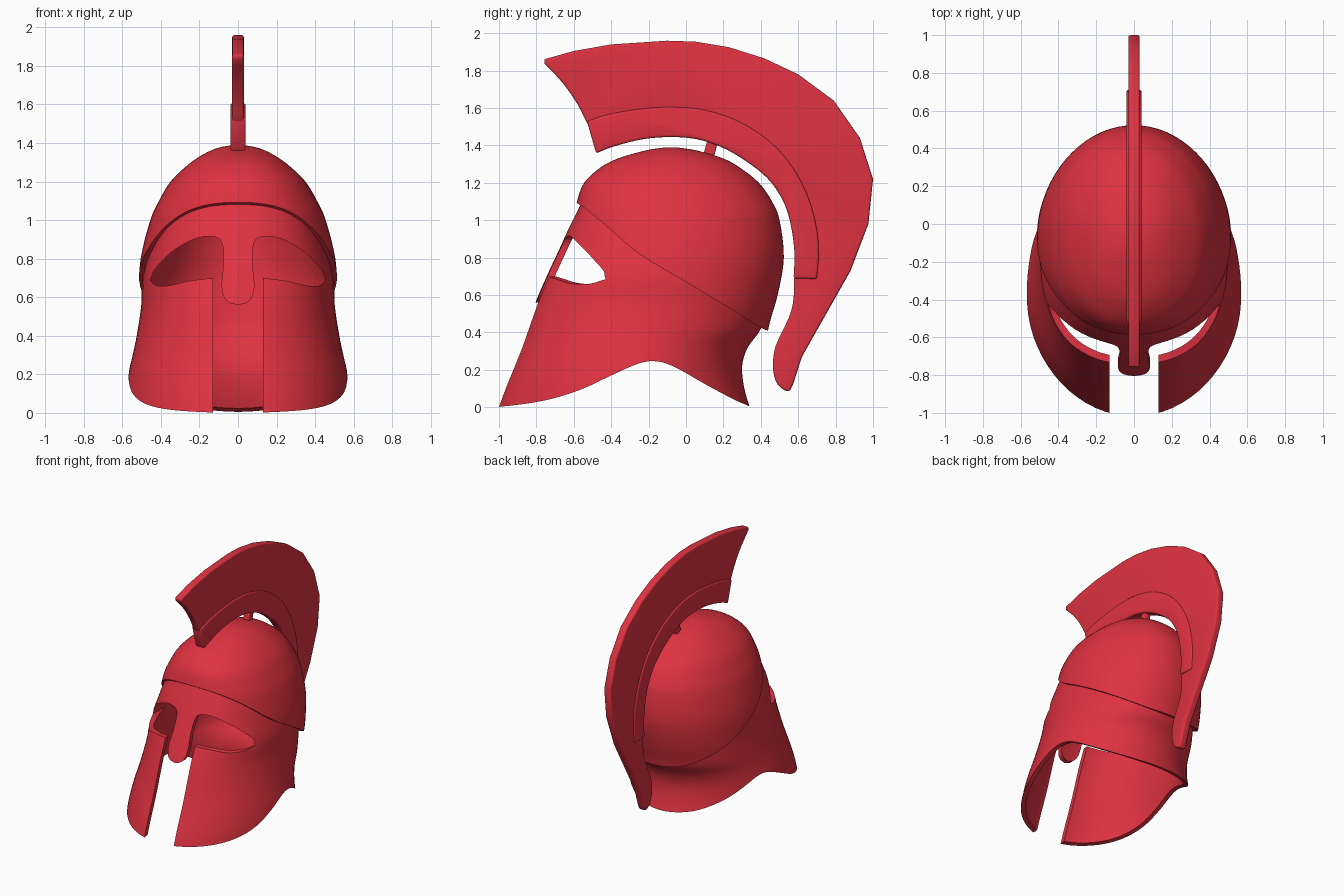
import bpy
import bmesh
import math
from mathutils import Vector

cube = bpy.data.objects.get("Cube")
if cube:
    bpy.data.objects.remove(cube, do_unlink=True)

# One flat colour for the whole helmet
RED = (0.74, 0.032, 0.052, 1)
red = bpy.data.materials.new("crimson red")
red.use_nodes = True
red.diffuse_color = RED
shader = next(n for n in red.node_tree.nodes if n.type == "BSDF_PRINCIPLED")
shader.inputs["Base Color"].default_value = RED


def smooth(points, steps=4):
    """Catmull-Rom curve through points of any dimension."""
    pts = [Vector(p) for p in points]
    out = []
    for i in range(len(pts) - 1):
        b, c = pts[i], pts[i + 1]
        a = pts[i - 1] if i else b * 2 - c
        d = pts[i + 2] if i + 2 < len(pts) else c * 2 - b
        for s in range(steps):
            t = s / steps
            out.append(b + (c - a) * t / 2
                       + (a * 2 - b * 5 + c * 4 - d) * t * t / 2
                       + (b * 3 - a - c * 3 + d) * t ** 3 / 2)
    return [tuple(p) for p in out + [pts[-1]]]


def make_object(name, bm):
    mesh = bpy.data.meshes.new(name)
    bm.to_mesh(mesh)
    bm.free()
    mesh.materials.append(red)
    obj = bpy.data.objects.new(name, mesh)
    bpy.context.collection.objects.link(obj)
    return obj


def prism(name, outline, half, axis="x", start=None):
    """Extrude a side outline (y, z) along x, or a front outline (x, z) along y."""
    low = -half if start is None else start
    bm = bmesh.new()
    if axis == "x":
        corners = [bm.verts.new((low, u, v)) for u, v in outline]
        move = Vector((half - low, 0, 0))
    else:
        corners = [bm.verts.new((u, low, v)) for u, v in outline]
        move = Vector((0, half - low, 0))
    face = bm.faces.new(corners)
    grown = bmesh.ops.extrude_face_region(bm, geom=[face], use_keep_orig=True)
    verts = [g for g in grown["geom"] if isinstance(g, bmesh.types.BMVert)]
    bmesh.ops.translate(bm, verts=verts, vec=move)
    bmesh.ops.recalc_face_normals(bm, faces=bm.faces[:])
    return make_object(name, bm)


def shell(name, rings, front_power, cap=False, segments=72):
    """Loft egg-shaped rings given as (height, half width, centre, front, back)."""
    bm = bmesh.new()
    rows = []
    for z, width, centre, front, back in smooth(rings):
        row = []
        for i in range(segments):
            ang = math.tau * i / segments
            c, s = math.cos(ang), math.sin(ang)
            power = 2 / (2 if s >= 0 else front_power(z))
            depth = back - centre if s >= 0 else centre - front
            x = math.copysign(abs(c) ** power, c) * width
            y = math.copysign(abs(s) ** power, s) * depth + centre
            row.append(bm.verts.new((x, y, z)))
        rows.append(row)
    for low, high in zip(rows, rows[1:]):
        for i in range(segments):
            j = (i + 1) % segments
            bm.faces.new((low[i], low[j], high[j], high[i]))
    if cap:
        bm.faces.new(rows[-1])
    return make_object(name, bm)


def finish(obj, thickness=0, cutters=(), bevel=0):
    """Thicken, cut and round a part, then shade it."""
    bpy.ops.object.select_all(action="DESELECT")
    bpy.context.view_layer.objects.active = obj
    obj.select_set(True)
    if thickness:
        mod = obj.modifiers.new("thickness", "SOLIDIFY")
        mod.thickness = thickness
        mod.offset = -1
    for cutter in cutters:
        cutter.hide_render = True
        mod = obj.modifiers.new("cut", "BOOLEAN")
        mod.operation = "DIFFERENCE"
        mod.solver = "EXACT"
        mod.object = cutter
    if bevel:
        mod = obj.modifiers.new("rounding", "BEVEL")
        mod.width = bevel
        mod.segments = 3
        mod.limit_method = "ANGLE"
        mod.angle_limit = math.radians(50)
    for mod in list(obj.modifiers):
        bpy.ops.object.modifier_apply(modifier=mod.name)
    for cutter in cutters:
        bpy.data.objects.remove(cutter, do_unlink=True)
    bpy.ops.object.shade_smooth_by_angle(angle=math.radians(35))


# Face and neck guard: flared shell, cut by the lower edge and the face opening
guard = shell("face_and_neck_guard", [
    (-.03, .6, -.3, -1.03, .35), (.1, .585, -.3, -.98, .312), (.22, .565, -.28, -.93, .3),
    (.32, .542, -.25, -.89, .33), (.42, .522, -.21, -.855, .4), (.56, .502, -.16, -.805, .435),
    (.7, .495, -.14, -.745, .46), (.85, .455, -.12, -.675, .46), (.95, .425, -.11, -.63, .45),
    (1.05, .39, -.1, -.58, .43), (1.13, .345, -.1, -.545, .39)],
    lambda z: 2 + 0.4 * max(z, 0))

hem = smooth([(-1.02, 0), (-.85, .02), (-.7, .05), (-.55, .1), (-.4, .17), (-.25, .235),
              (-.15, .245), (-.05, .21), (.1, .125), (.25, .045), (.34, .005)])
hem_cutter = prism("hem_cutter", [(-1.3, -.4), (-1.3, 0)] + hem + [(.6, 0), (.6, -.4)], 1)

cheek_top = smooth([(.13, .7), (.25, .685), (.35, .662), (.42, .66), (.455, .685)])
brow_and_nose = smooth([(.455, .685), (.43, .745), (.35, .83), (.25, .892), (.17, .915),
                        (.105, .908), (.08, .87), (.075, .78), (.085, .67), (.075, .605),
                        (.045, .572), (0, .56)])
half = [(.13, -.3)] + cheek_top + brow_and_nose[1:]
opening = half + [(-x, z) for x, z in reversed(half[:-1])]
face_cutter = prism("face_cutter", opening, -.28, axis="y", start=-1.5)
finish(guard, .035, (hem_cutter, face_cutter))

# Dome: egg-shaped cap whose slanting rim stands proud of the guard
dome = shell("dome", [
    (.3, .49, -.08, -.6, .42), (.45, .505, -.08, -.6, .447), (.6, .516, -.08, -.6, .49),
    (.8, .505, -.08, -.6, .523), (1, .455, -.08, -.6, .5), (1.1, .41, -.08, -.583, .46),
    (1.2, .35, -.08, -.545, .39), (1.28, .268, -.08, -.46, .29), (1.33, .2, -.08, -.365, .2),
    (1.37, .12, -.08, -.23, .07), (1.386, .05, -.08, -.14, -.02),
    (1.39, .006, -.08, -.086, -.074)],
    lambda z: 2.3, cap=True)
rim = smooth([(-.7, 1.13), (-.58, 1.09), (-.45, .99), (-.25, .82), (0, .67),
              (.25, .52), (.4, .425), (.47, .405)])
rim_cutter = prism("rim_cutter", [(-1, -.2), (-1, 1.13)] + rim + [(.8, .4), (.8, -.2)], 1)
finish(dome, .05, (rim_cutter,))

# Crest plume: flat sweeping fan with a tail behind the neck
plume_back = [(-.76, 1.86), (-.6, 1.905), (-.4, 1.94), (-.1, 1.96), (.05, 1.955), (.23, 1.925),
              (.42, 1.865), (.6, 1.78), (.79, 1.64), (.93, 1.44), (1, 1.22), (.975, .98),
              (.88, .73), (.75, .5), (.62, .27), (.575, .13), (.555, .085)]
plume_tail = smooth([(.555, .085), (.52, .095), (.48, .14), (.465, .22), (.48, .33),
                     (.55, .48), (.575, .58), (.577, .69)], 3)
plume_root = [(.63, .75), (.62, 1), (.5, 1.22), (.3, 1.4), (.05, 1.5), (-.2, 1.51), (-.48, 1.45)]
plume_front = smooth([(-.53, 1.52), (-.58, 1.62), (-.66, 1.735), (-.755, 1.835)], 3)
plume = prism("crest_plume", plume_back + plume_tail[1:] + plume_root + plume_front, .03)
finish(plume, bevel=.012)

# Crest holder: thicker curved band along the plume's inner edge
holder_inner = smooth([(.575, .69), (.58, .83), (.555, 1), (.51, 1.12), (.43, 1.23), (.3, 1.33),
                       (.18, 1.395), (.05, 1.435), (-.1, 1.445), (-.25, 1.43), (-.4, 1.39),
                       (-.48, 1.357)], 3)
holder_outer = smooth([(-.53, 1.53), (-.4, 1.57), (-.2, 1.6), (-.05, 1.605), (.1, 1.59),
                       (.28, 1.53), (.45, 1.42), (.58, 1.27), (.67, 1.08), (.71, .87),
                       (.7, .685)], 3)
holder = prism("crest_holder", holder_inner + holder_outer, .04)
finish(holder, bevel=.012)

# Small stud joining the crest to the dome
stud = prism("crest_stud", [(.09, 1.34), (.145, 1.32), (.17, 1.42), (.12, 1.45)], .025)
finish(stud, bevel=.008)
